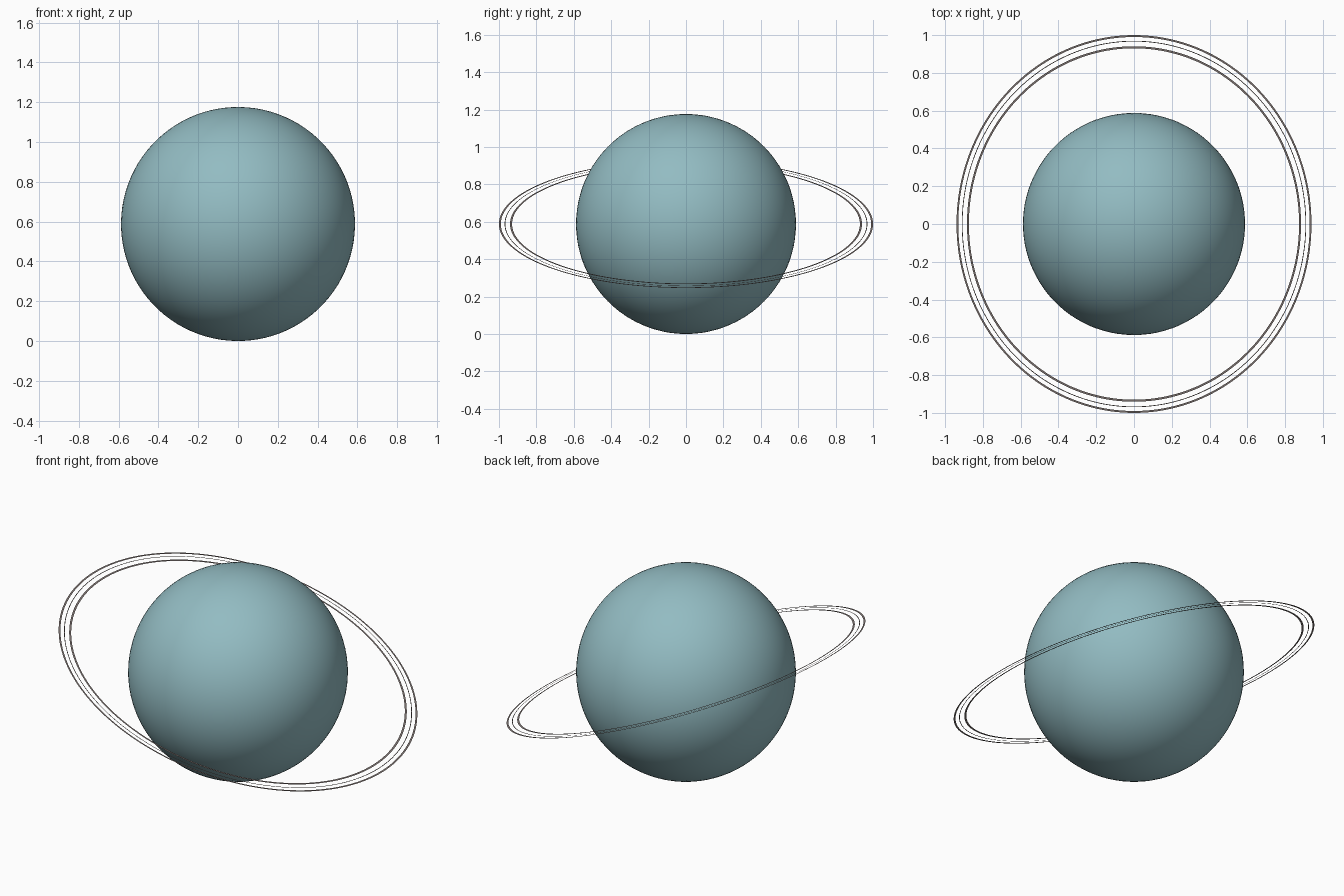
import bpy, bmesh, math
from mathutils import Matrix

if "Cube" in bpy.data.objects:
    bpy.data.objects.remove(bpy.data.objects["Cube"])

RADIUS = 0.588
TILT = math.radians(20)


def material(name, rgb):
    m = bpy.data.materials.new(name)
    m.diffuse_color = (*rgb, 1)
    m.use_nodes = True
    m.node_tree.nodes["Principled BSDF"].inputs["Base Color"].default_value = m.diffuse_color
    return m


def add_object(name, bm, mat, smooth=False):
    mesh = bpy.data.meshes.new(name)
    bm.to_mesh(mesh)
    bm.free()
    mesh.materials.append(mat)
    for p in mesh.polygons:
        p.use_smooth = smooth
    ob = bpy.data.objects.new(name, mesh)
    ob.location.z = RADIUS
    ob.rotation_euler.y = TILT
    bpy.context.collection.objects.link(ob)
    return ob


def flat_ring(name, inner, outer, mat, segments=192):
    bm = bmesh.new()
    loops = []
    for r in (inner, outer):
        loops.append([bm.verts.new((r * math.cos(a), r * math.sin(a), 0))
                      for a in (2 * math.pi * i / segments for i in range(segments))])
    a, b = loops
    for i in range(segments):
        j = (i + 1) % segments
        bm.faces.new((a[i], b[i], b[j], a[j]))
    return add_object(name, bm, mat)


teal = material("pale teal", (0.29, 0.50, 0.54))
ring_grey = material("ring warm grey", (0.23, 0.19, 0.18))

# Planet globe
bm = bmesh.new()
bmesh.ops.create_uvsphere(bm, u_segments=96, v_segments=48, radius=RADIUS)
add_object("planet", bm, teal, smooth=True)

# Paper-thin tilted rings
flat_ring("outer_ring", 0.990, 1.000, ring_grey)
flat_ring("middle_ring", 0.966, 0.970, ring_grey)
flat_ring("inner_ring", 0.930, 0.941, ring_grey)
